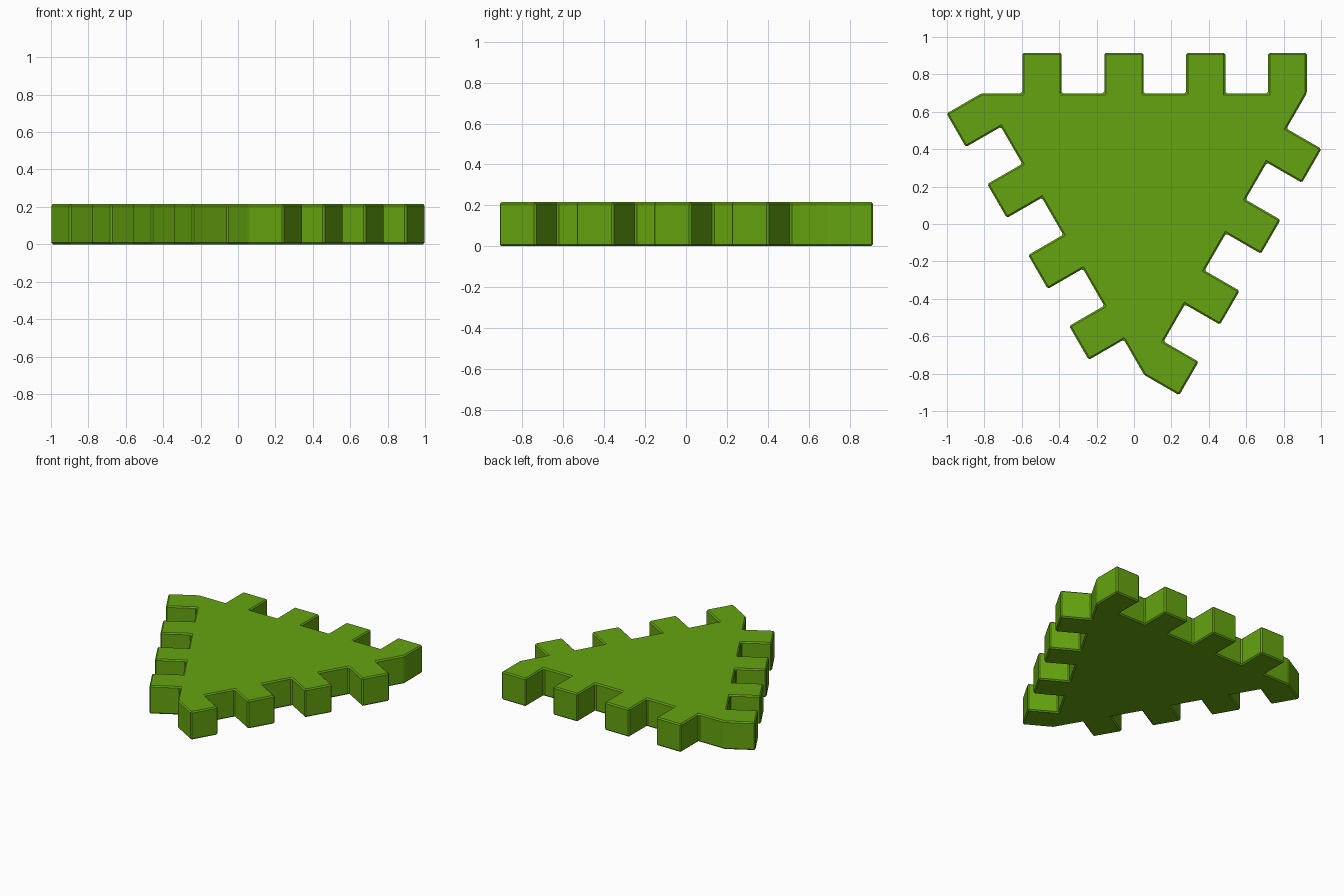
import bpy, bmesh, math
from mathutils import Matrix

if "Cube" in bpy.data.objects:
    bpy.data.objects.remove(bpy.data.objects["Cube"])

# Sizes of the toothed triangular tile
S = 1.007                      # overall scale
INNER = 0.4985 * S             # centre to base of the teeth
DEPTH = 0.215 * S              # tooth length
WIDTH = 0.208 * S              # tooth width
PITCH = 0.435 * S              # tooth spacing
FIRST = -0.647 * S             # start of the first tooth
THICK = 0.215
BEVEL = 0.009

# One side of the outline; its last tooth ends on the triangle corner
side = []
for i in range(4):
    x0 = FIRST + i * PITCH
    x1 = INNER * math.sqrt(3) if i == 3 else x0 + WIDTH
    side += [(x0, INNER), (x0, INNER + DEPTH), (x1, INNER + DEPTH), (x1, INNER)]

# Repeat the side three times around the centre
outline = []
for k in range(3):
    a = -k * math.tau / 3
    c, s = math.cos(a), math.sin(a)
    outline += [(x * c - y * s, x * s + y * c) for x, y in side]
xs, ys = zip(*outline)
cx, cy = (min(xs) + max(xs)) / 2, (min(ys) + max(ys)) / 2

# Extrude the outline into a slab
bm = bmesh.new()
base = bm.faces.new([bm.verts.new((x - cx, y - cy, 0)) for x, y in outline])
top = bmesh.ops.extrude_face_region(bm, geom=[base], use_keep_orig=True)
bmesh.ops.translate(bm, vec=(0, 0, THICK),
                    verts=[v for v in top["geom"] if isinstance(v, bmesh.types.BMVert)])
bmesh.ops.recalc_face_normals(bm, faces=bm.faces)

# Small chamfer on every edge
bmesh.ops.bevel(bm, geom=list(bm.edges), offset=BEVEL, offset_type='OFFSET',
                segments=1, profile=0.5, affect='EDGES')

mesh = bpy.data.meshes.new("toothed_triangle_tile")
bm.to_mesh(mesh)
bm.free()
tile = bpy.data.objects.new("toothed_triangle_tile", mesh)
bpy.context.collection.objects.link(tile)

green = bpy.data.materials.new("leaf green")
green.diffuse_color = (0.13, 0.37, 0.005, 1)
green.use_nodes = True
green.node_tree.nodes["Principled BSDF"].inputs["Base Color"].default_value = green.diffuse_color
mesh.materials.append(green)
